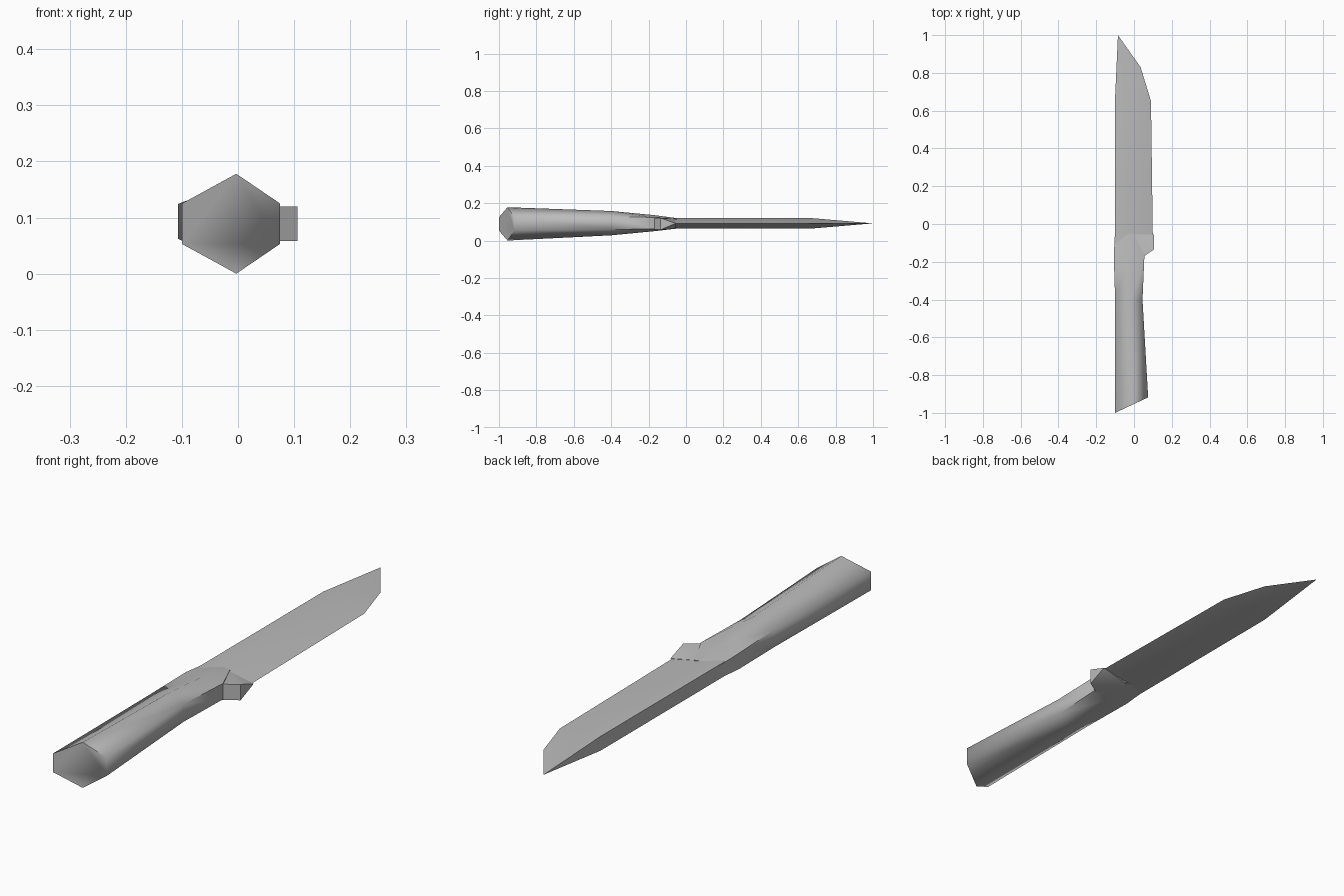
import bpy
import bmesh
import math

cube = bpy.data.objects.get("Cube")
if cube:
    bpy.data.objects.remove(cube, do_unlink=True)

MID = 0.092  # height of the cutting plane

grey = bpy.data.materials.new("plain grey")
grey.use_nodes = True
colour = (0.5, 0.5, 0.5, 1)
grey.diffuse_color = colour
grey.node_tree.nodes["Principled BSDF"].inputs["Base Color"].default_value = colour


def finish(bm, name, angle):
    bmesh.ops.remove_doubles(bm, verts=bm.verts, dist=0.0005)
    bmesh.ops.recalc_face_normals(bm, faces=bm.faces)
    mesh = bpy.data.meshes.new(name)
    bm.to_mesh(mesh)
    bm.free()
    mesh.materials.append(grey)
    obj = bpy.data.objects.new(name, mesh)
    bpy.context.collection.objects.link(obj)
    bpy.ops.object.select_all(action='DESELECT')
    obj.select_set(True)
    bpy.context.view_layer.objects.active = obj
    bpy.ops.object.shade_smooth_by_angle(angle=math.radians(angle))
    return obj


def loft(name, rings, angle):
    """Skin a list of closed rings and cap both ends."""
    bm = bmesh.new()
    loops = [[bm.verts.new(p) for p in ring] for ring in rings]
    n = len(loops[0])
    for a, b in zip(loops, loops[1:]):
        for i in range(n):
            j = (i + 1) % n
            bm.faces.new((a[i], a[j], b[j], b[i]))
    bm.faces.new(loops[0])
    bm.faces.new(loops[-1])
    return finish(bm, name, angle)


def handle_ring(y, left, mid, right, low, high, side, slant=0.0):
    """Six-sided section: flat left and right sides, peaks above and below."""
    c = (low + high) / 2
    pts = [(left, c + side), (mid, high), (right, c + side),
           (right, c - side), (mid, low), (left, c - side)]
    return [(x, y + slant * (x - left), z) for x, z in pts]


# Handle: hexagonal grip with a slanted butt, narrowing into the blade
loft("handle", [
    handle_ring(-1.0, -0.1, -0.003, 0.075, 0.0, 0.178, 0.036, 0.47),
    handle_ring(-0.4, -0.1, -0.015, 0.045, 0.028, 0.158, 0.034),
    handle_ring(-0.17, -0.107, -0.02, 0.055, 0.05, 0.136, 0.031),
    handle_ring(-0.05, -0.101, -0.03, 0.0, 0.064, 0.12, 0.024),
], 70)


def blade_ring(spine, ridge, edge, half):
    """Flat spine, flat shoulder, then a taper to the sharp edge."""
    (sx, sy), (rx, ry), (ex, ey) = spine, ridge, edge
    return [(sx, sy, MID + half), (rx, ry, MID + half), (ex, ey, MID),
            (rx, ry, MID - half), (sx, sy, MID - half)]


# Blade: straight body, clipped nose, point in line with the spine
tip = (-0.085, 1.0)
loft("blade", [
    blade_ring((-0.101, -0.1), (-0.03, -0.1), (0.1, -0.1), 0.028),
    blade_ring((-0.1, 0.67), (-0.03, 0.67), (0.09, 0.65), 0.028),
    blade_ring(tip, tip, (0.035, 0.83), 0.0),
], 40)

# Guard: stub on the cutting side, closing to a point on the edge
bm = bmesh.new()
for x, y, h in [(-0.02, -0.17, 0.03), (0.053, -0.17, 0.031),
                (0.106, -0.135, 0.031), (-0.01, -0.055, 0.027)]:
    for s in (-1, 1):
        bm.verts.new((x, y, MID - 0.003 + s * h))
bm.verts.new((0.106, -0.055, MID))
bmesh.ops.convex_hull(bm, input=bm.verts)
finish(bm, "guard", 30)
